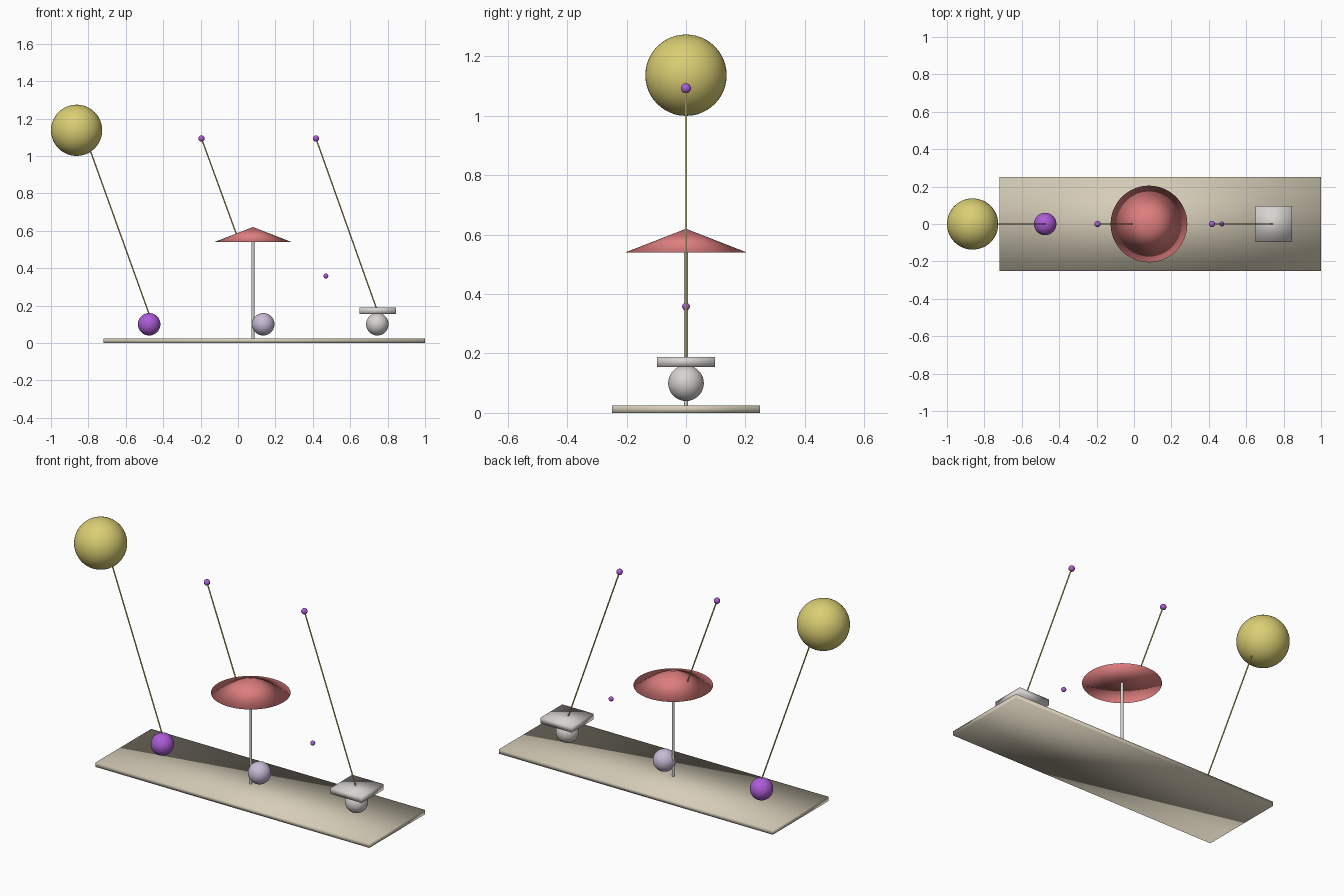
import bpy
from mathutils import Vector

if "Cube" in bpy.data.objects:
    bpy.data.objects.remove(bpy.data.objects["Cube"])


def material(name, rgb):
    """Flat colour from sRGB 0-255 values, stored as linear."""
    m = bpy.data.materials.new(name)
    m.diffuse_color = [((c / 255 + 0.055) / 1.055) ** 2.4 for c in rgb] + [1]
    m.use_nodes = True
    m.node_tree.nodes["Principled BSDF"].inputs["Base Color"].default_value = m.diffuse_color
    return m


YELLOW = material("yellow", (218, 206, 115))
RED = material("coral red", (222, 126, 126))
SAND = material("sand", (214, 205, 184))
GREY = material("light grey", (214, 211, 208))
PURPLE = material("purple", (172, 92, 215))
LILAC = material("lilac", (200, 187, 214))


def finish(name, mat, smooth=True):
    ob = bpy.context.object
    ob.name = name
    ob.data.materials.append(mat)
    if smooth:
        bpy.ops.object.shade_smooth()
    return ob


def ball(name, x, z, r, mat):
    bpy.ops.mesh.primitive_uv_sphere_add(segments=48, ring_count=24, radius=r, location=(x, 0, z))
    return finish(name, mat)


def slab(name, x0, x1, half_y, z0, z1, mat):
    bpy.ops.mesh.primitive_cube_add(size=1, location=((x0 + x1) / 2, 0, (z0 + z1) / 2))
    bpy.context.object.scale = (x1 - x0, 2 * half_y, z1 - z0)
    bpy.ops.object.transform_apply(location=False, rotation=False, scale=True)
    return finish(name, mat)


def rod(name, top, bottom, r, mat):
    a, b = Vector((top[0], 0, top[1])), Vector((bottom[0], 0, bottom[1]))
    d = a - b
    bpy.ops.mesh.primitive_cylinder_add(vertices=16, radius=r, depth=d.length, location=(a + b) / 2)
    bpy.context.object.rotation_euler = d.to_track_quat('Z', 'Y').to_euler()
    finish(name, mat, False)
    bpy.ops.object.shade_smooth_by_angle()


# Ground board and small block
slab("ground_board", -0.72, 1.0, 0.25, 0.0, 0.025, SAND)
slab("block", 0.65, 0.845, 0.097, 0.155, 0.189, GREY)

# Parasol: pole and closed cone canopy
rod("parasol_pole", (0.08, 0.55), (0.08, 0.02), 0.0075, GREY)
bpy.ops.mesh.primitive_cone_add(vertices=64, radius1=0.205, radius2=0, depth=0.08,
                                end_fill_type='TRIFAN', location=(0.08, 0, 0.58))
finish("parasol_canopy", RED)

# Large balls
ball("sun_ball", -0.863, 1.137, 0.137, YELLOW)
ball("purple_ball", -0.475, 0.1, 0.06, PURPLE)
ball("lilac_ball", 0.135, 0.1, 0.06, LILAC)
ball("grey_ball", 0.745, 0.1, 0.06, GREY)

# Small beads
ball("left_bead", -0.195, 1.093, 0.0165, PURPLE)
ball("right_bead", 0.417, 1.093, 0.0165, PURPLE)
ball("floating_bead", 0.47, 0.358, 0.013, PURPLE)

# Slanted parallel rays
rod("left_ray", (-0.81, 1.085), (-0.47, 0.14), 0.0035, YELLOW)
rod("middle_ray", (-0.195, 1.093), (-0.008, 0.58), 0.0035, YELLOW)
rod("right_ray", (0.417, 1.093), (0.742, 0.18), 0.0035, YELLOW)
